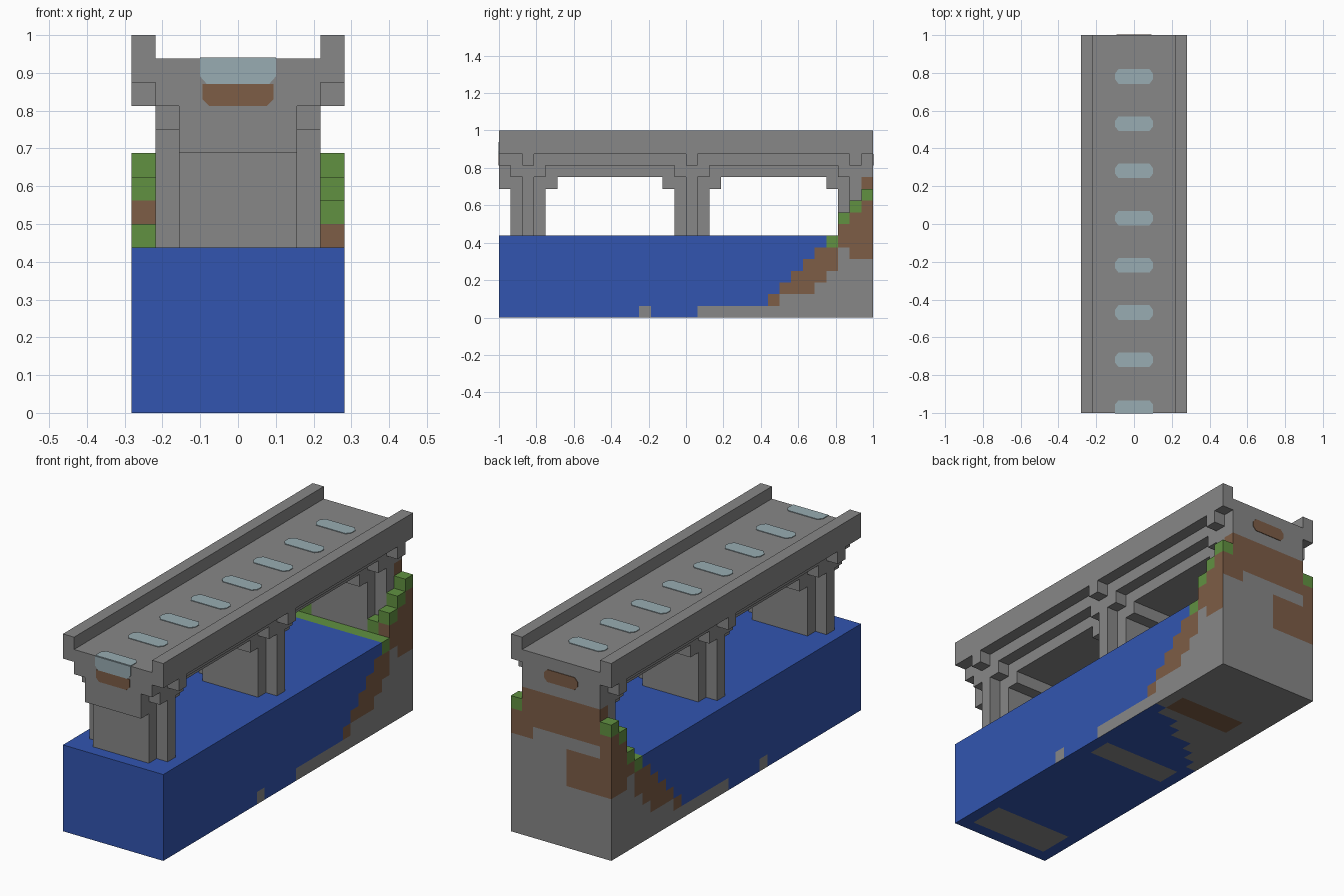
import bpy, bmesh
from mathutils import Vector

if "Cube" in bpy.data.objects:
    bpy.data.objects.remove(bpy.data.objects["Cube"])

U = 1 / 16                      # one block
ORIGIN = Vector((-4.5, -16, 0))  # the model is 9 x 32 x 16 blocks

COLOURS = {
    "stone grey": (0.242, 0.242, 0.242),
    "river blue": (0.032, 0.091, 0.434),
    "grass green": (0.119, 0.283, 0.053),
    "earth brown": (0.205, 0.109, 0.061),
    "lane pale blue": (0.314, 0.413, 0.445),
}
STONE, WATER, GRASS, EARTH, LANE = range(5)
MATS = []
for name, rgb in COLOURS.items():
    m = bpy.data.materials.new(name)
    m.use_nodes = True
    m.diffuse_color = (*rgb, 1)
    bsdf = m.node_tree.nodes["Principled BSDF"]
    bsdf.inputs["Base Color"].default_value = (*rgb, 1)
    bsdf.inputs["Roughness"].default_value = 0.9
    MATS.append(m)


def finish(bm, name):
    """Turn block coordinates into a scaled, centred object."""
    bmesh.ops.recalc_face_normals(bm, faces=bm.faces)
    for v in bm.verts:
        v.co = (v.co + ORIGIN) * U
    mesh = bpy.data.meshes.new(name)
    for m in MATS:
        mesh.materials.append(m)
    bm.to_mesh(mesh)
    bm.free()
    obj = bpy.data.objects.new(name, mesh)
    bpy.context.collection.objects.link(obj)
    return obj


def block(name, lo, hi, paint=STONE):
    """Box from lo to hi; paint is a colour or a rule for each block face."""
    lo, hi = Vector(lo), Vector(hi)
    bm = bmesh.new()
    bmesh.ops.create_cube(bm, size=1)
    for v in bm.verts:
        v.co = (lo + hi) / 2 + v.co * (hi - lo)
    if callable(paint):
        for axis in range(3):
            normal = Vector([i == axis for i in range(3)])
            for cut in range(int(lo[axis]) + 1, int(hi[axis])):
                bmesh.ops.bisect_plane(
                    bm, geom=bm.verts[:] + bm.edges[:] + bm.faces[:],
                    plane_co=normal * cut, plane_no=normal)
    bm.normal_update()
    for f in bm.faces:
        if callable(paint):
            cell = f.calc_center_median() - f.normal * 0.5
            f.material_index = paint(*[int(c) for c in cell], f.normal)
        else:
            f.material_index = paint
    return finish(bm, name)


def plate(name, centre, across, up, colour, flat_top=False):
    """Thin painted patch with clipped corners, spanned by two vectors."""
    centre, across, up = Vector(centre), Vector(across), Vector(up)
    thick = across.cross(up).normalized() * 0.05
    outline = [(-1, -.4), (-.82, -1), (.82, -1), (1, -.4)]
    outline += [(1, 1), (-1, 1)] if flat_top else [(1, .4), (.82, 1), (-.82, 1), (-1, .4)]
    bm = bmesh.new()
    face = bm.faces.new([bm.verts.new(centre + across * a + up * b) for a, b in outline])
    solid = bmesh.ops.extrude_face_region(bm, geom=[face])
    for v in solid["geom"]:
        if isinstance(v, bmesh.types.BMVert):
            v.co += thick
    for f in bm.faces:
        f.material_index = colour
    return finish(bm, name)


# River and ground
EARTH_END = (0, 24, 27, 28, 29, 29, 32)   # where earth gives way to stone, per layer


def back_paint(x, z):
    if z < 9 and x < 4 and z > 4 and not (z == 8 and x > 0):
        return EARTH
    if z >= 9 or (z == 8 and x >= 7):
        return EARTH
    return STONE


def ground_paint(x, y, z, n):
    if n.z < -0.5:                               # underside
        if 24 <= y < 26 and 2 <= x < 8:
            return EARTH
        footing = 1 <= x < 8 and (1 <= y < 4 or 15 <= y < 17)
        return STONE if footing or y >= 18 + 0.7 * x else WATER
    if n.y > 0.5:
        return back_paint(x, z)
    if z == 0:
        return STONE if y >= 17 or (y == 12 and n.z < 0.5) else WATER
    if y < 22 + z:
        return WATER
    if z == 6:
        return GRASS if y == 28 else EARTH
    return EARTH if y < EARTH_END[z] or (z == 5 and y >= 30) else STONE


block("river_and_ground", (0, 0, 0), (9, 32, 7), ground_paint)


# Stepped bank on both sides of the far pier
def bank_column(name, x0, x1, y, top, grassy=True):
    def paint(x, _y, z, n):
        if grassy and z == top - 1:
            return GRASS
        return back_paint(x, z) if n.y > 0.5 else EARTH
    block(name, (x0, y, 7), (x1, y + 1, top), paint)


for side, x, tops in (("right", 0, (8, 10, 11)), ("left", 8, (9, 10, 11))):
    for i, top in enumerate(tops):
        bank_column(f"bank_step_{side}_{i + 1}", x, x + 1, 29 + i, top)
for side, x in (("right", 1), ("left", 7)):
    bank_column(f"inner_bank_{side}", x, x + 1, 29, 8)
bank_column("back_bank", 1, 8, 31, 12, grassy=False)

# Deck, girder and parapets
block("deck", (1, 0, 13), (8, 32, 15))
block("girder", (2, 0, 12), (7, 32, 13))
for side, x in (("right", 0), ("left", 8)):
    block(f"parapet_{side}", (x, 0, 14), (x + 1, 32, 16))

# Piers with haunches, corbels and side pilasters
for name, y in (("front", 1), ("middle", 15), ("back", 29)):
    end = min(y + 3, 32)
    pier_end = 31 if name == "back" else end
    block(f"{name}_pier", (2, y, 7), (7, pier_end, 12))
    block(f"{name}_haunch", (2, y - 1, 11), (7, min(end + 1, pier_end + 1, 31 if name == "back" else 32), 12))
    block(f"{name}_corbel", (1, y, 12), (8, end, 13))
    for side, x in (("right", 1), ("left", 7)):
        block(f"{name}_pilaster_{side}", (x, y + 1, 7), (x + 1, y + 2, 13))
        outer = 0 if side == "right" else 8
        block(f"{name}_bracket_{side}", (outer, y + 1, 13), (outer + 1, y + 2, 14))

# Painted lane dashes and end patches
for i in range(1, 8):
    plate(f"lane_dash_{i}", (4.5, 4 * i + 0.5, 15), (1.6, 0, 0), (0, 0.62, 0), LANE)
plate("lane_dash_front_top", (4.5, 0.53, 15), (-1.6, 0, 0), (0, -0.53, 0), LANE, True)
plate("lane_dash_front_face", (4.5, 0, 14.46), (1.6, 0, 0), (0, 0, 0.54), LANE, True)
plate("earth_patch_front", (4.5, 0, 13.46), (1.5, 0, 0), (0, 0, 0.46), EARTH, True)
plate("earth_patch_back", (4.5, 32, 13.5), (-1.5, 0, 0), (0, 0, 0.5), EARTH)
